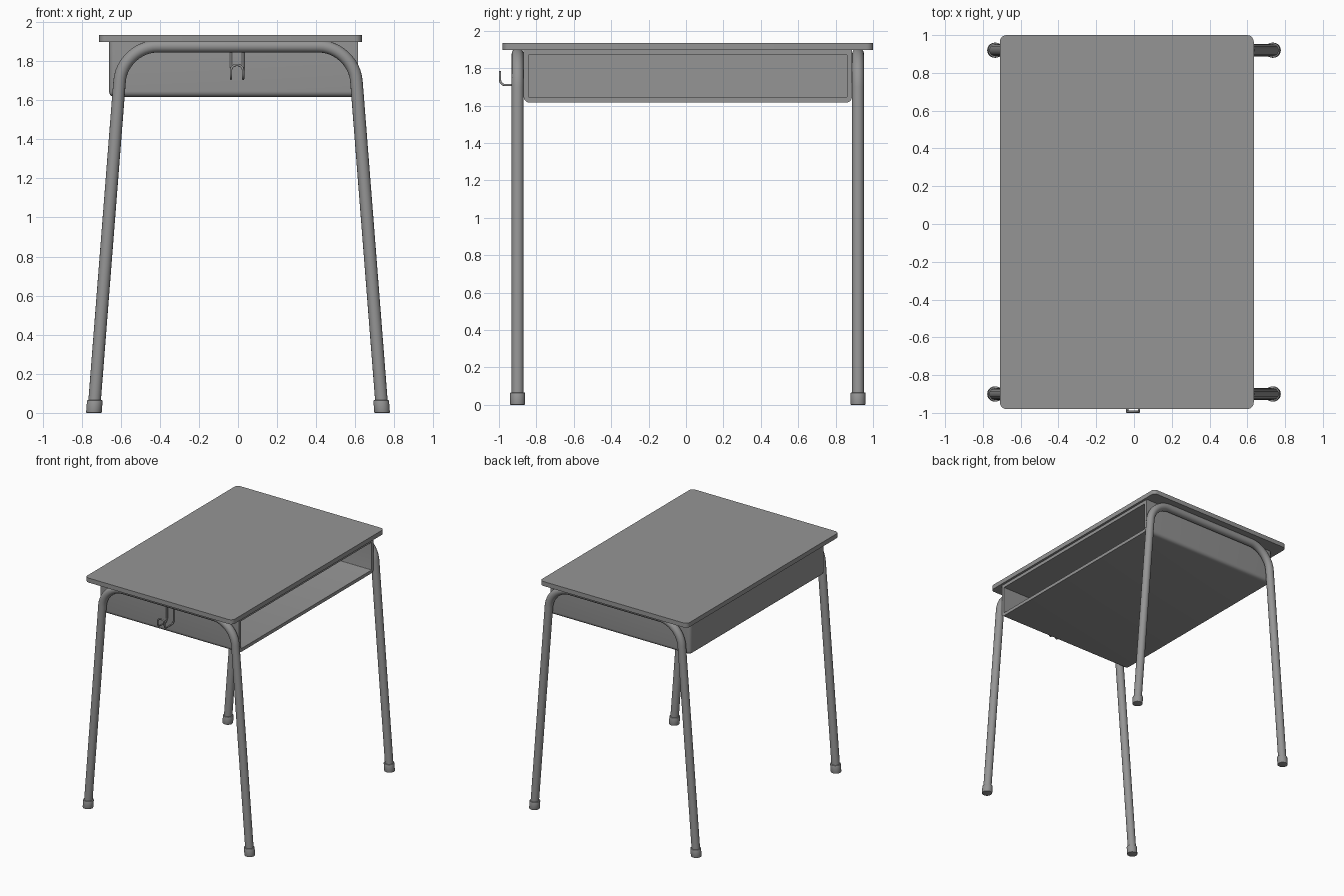
import bpy, bmesh
from math import radians
from mathutils import Vector

if "Cube" in bpy.data.objects:
    bpy.data.objects.remove(bpy.data.objects["Cube"])

FRAME_Y = (-0.90, 0.92)

# One dark grey for the whole desk
GREY = bpy.data.materials.new("dark_grey")
GREY.diffuse_color = (0.30, 0.30, 0.30, 1)
GREY.use_nodes = True
GREY.node_tree.nodes["Principled BSDF"].inputs["Base Color"].default_value = GREY.diffuse_color


def add_object(name, data):
    data.materials.append(GREY)
    ob = bpy.data.objects.new(name, data)
    bpy.context.collection.objects.link(ob)
    return ob


def smooth(ob, angle=35):
    bpy.ops.object.select_all(action='DESELECT')
    ob.select_set(True)
    bpy.context.view_layer.objects.active = ob
    bpy.ops.object.shade_smooth_by_angle(angle=radians(angle))


def box(lo, hi):
    bm = bmesh.new()
    bmesh.ops.create_cube(bm, size=1)
    lo, hi = Vector(lo), Vector(hi)
    for v in bm.verts:
        v.co = (lo + hi) / 2 + v.co * (hi - lo)
    return bm


def bevel(bm, test, radius, segments):
    edges = [e for e in bm.edges if test((e.verts[0].co + e.verts[1].co) / 2)]
    bmesh.ops.bevel(bm, geom=edges, offset=radius, segments=segments,
                    profile=0.5, affect='EDGES')


def finish(name, bm, angle=35):
    me = bpy.data.meshes.new(name)
    bm.normal_update()
    bm.to_mesh(me)
    bm.free()
    ob = add_object(name, me)
    smooth(ob, angle)
    return ob


def rounded_path(points, cut, steps=12):
    """Replace each inner corner with an arc-like curve of tangent length cut."""
    pts = [Vector(p) for p in points]
    out = [pts[0]]
    for a, b, c in zip(pts, pts[1:], pts[2:]):
        d0, d1 = (a - b).normalized(), (c - b).normalized()
        p0, p3 = b + d0 * cut, b + d1 * cut
        p1, p2 = p0.lerp(b, 0.55), p3.lerp(b, 0.55)
        for i in range(steps + 1):
            t = i / steps
            s = 1 - t
            out.append(s**3 * p0 + 3*s*s*t * p1 + 3*s*t*t * p2 + t**3 * p3)
    return out + [pts[-1]]


def tube(name, points, radius, resolution):
    cu = bpy.data.curves.new(name, 'CURVE')
    cu.dimensions = '3D'
    cu.bevel_depth = radius
    cu.bevel_resolution = resolution
    cu.use_fill_caps = True
    sp = cu.splines.new('POLY')
    sp.points.add(len(points) - 1)
    for p, co in zip(sp.points, points):
        p.co = (*co, 1)
    sp.use_smooth = True
    return add_object(name, cu)


# Desk top with rounded corners
bm = box((-0.71, -0.98, 1.897), (0.634, 1.0, 1.934))
bevel(bm, lambda m: abs(m.z - 1.9155) < 0.001, 0.035, 6)
finish("desk_top", bm)

# Book tray, rounded below and at the closed side, hollowed from the open side
X0, X1, Z0, Z1 = -0.66, 0.615, 1.616, 1.897
bm = box((X0, -0.868, Z0), (X1, 0.887, Z1))
bevel(bm, lambda m: (m.z < Z0 + 0.001 or (m.x < X0 + 0.001 and m.z < Z1 - 0.001))
      and m.x < X1 - 0.001, 0.03, 5)
bm.normal_update()
mouth = max(bm.faces, key=lambda f: f.calc_center_median().x)
bmesh.ops.inset_region(bm, faces=[mouth], thickness=0.027, use_even_offset=True)
inner = bmesh.ops.extrude_discrete_faces(bm, faces=[mouth])['faces'][0]
bmesh.ops.translate(bm, verts=inner.verts, vec=(X0 + 0.027 - X1, 0, 0))
finish("book_tray", bm)

# Bent tube leg frames with rubber feet leaning along the legs
for label, y in zip(("front", "back"), FRAME_Y):
    path = rounded_path([(-0.737, y, 0.02), (-0.592, y, 1.876),
                         (0.592, y, 1.876), (0.737, y, 0.02)], 0.18)
    tube(label + "_leg_frame", path, 0.032, 6)
    for side, sign in (("left", -1), ("right", 1)):
        bm = bmesh.new()
        bmesh.ops.create_cone(bm, cap_ends=True, segments=28, radius1=0.04,
                              radius2=0.04, depth=0.065)
        bevel(bm, lambda m: abs(m.z) > 0.03, 0.003, 2)
        for v in bm.verts:
            v.co += Vector((sign * (0.735 - 0.077 * v.co.z), y, 0.0325))
        finish(f"{label}_{side}_foot", bm)

# Wire bag hook: two uprights, bent forward and joined by an arch
L, R, YB, YF = -0.036, 0.026, -0.873, -0.994
hook = rounded_path([(L, YB, 1.86), (L, YB, 1.709), (L, YF, 1.709), (L, YF, 1.78),
                     (R, YF, 1.78), (R, YF, 1.709), (R, YB, 1.709), (R, YB, 1.86)],
                    0.028, 6)
tube("bag_hook", hook, 0.006, 3)
